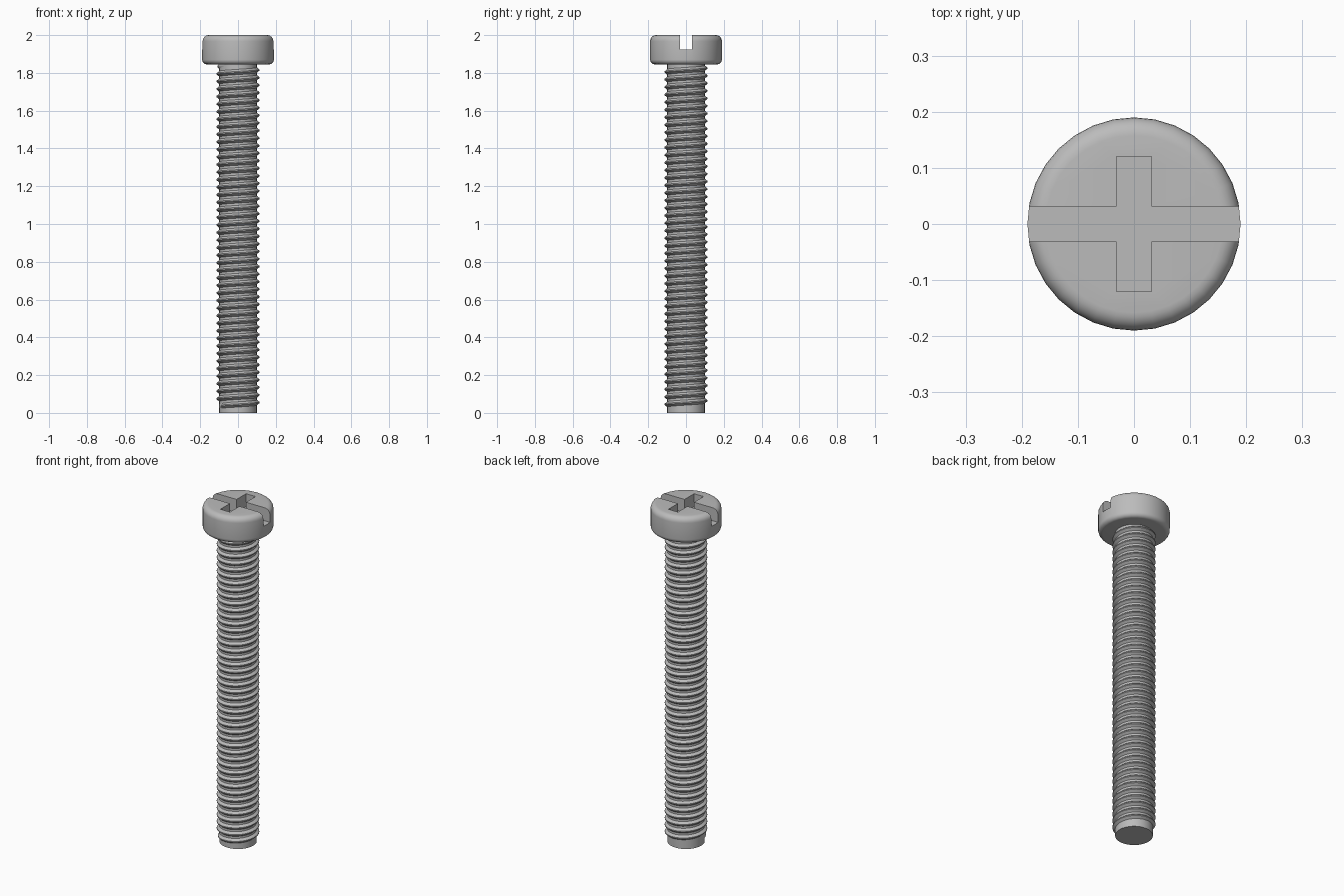
import bpy, bmesh, math

cube = bpy.data.objects.get("Cube")
if cube:
    bpy.data.objects.remove(cube, do_unlink=True)

SIDES = 32
HEAD_R, HEAD_BOTTOM, TOP = 0.19, 1.845, 2.0
CORE_R, THREAD_R, PITCH = 0.1, 0.114, 0.04

steel = bpy.data.materials.new("grey steel")
steel.use_nodes = True
GREY = (0.5, 0.5, 0.5, 1)
steel.diffuse_color = GREY
steel.node_tree.nodes["Principled BSDF"].inputs["Base Color"].default_value = GREY


def finish(name, bm, angle=35):
    bmesh.ops.recalc_face_normals(bm, faces=bm.faces)
    mesh = bpy.data.meshes.new(name)
    bm.to_mesh(mesh)
    bm.free()
    obj = bpy.data.objects.new(name, mesh)
    bpy.context.collection.objects.link(obj)
    mesh.materials.append(steel)
    smooth(obj, angle)
    return obj


def activate(obj):
    bpy.ops.object.select_all(action='DESELECT')
    obj.select_set(True)
    bpy.context.view_layer.objects.active = obj


def smooth(obj, angle):
    activate(obj)
    bpy.ops.object.shade_smooth_by_angle(angle=math.radians(angle))


def lathe(name, profile):
    """Closed turned solid from (radius, height) points."""
    bm = bmesh.new()
    rings = []
    for r, z in profile:
        rings.append([bm.verts.new((r * math.cos(a), r * math.sin(a), z))
                      for a in (math.tau * i / SIDES for i in range(SIDES))])
    for low, high in zip(rings, rings[1:]):
        for i in range(SIDES):
            j = (i + 1) % SIDES
            bm.faces.new((low[i], low[j], high[j], high[i]))
    bm.faces.new(rings[0][::-1])
    bm.faces.new(rings[-1])
    return finish(name, bm)


def box(name, size, centre):
    bm = bmesh.new()
    bmesh.ops.create_cube(bm, size=1)
    bmesh.ops.scale(bm, vec=size, verts=bm.verts)
    bmesh.ops.translate(bm, vec=centre, verts=bm.verts)
    return finish(name, bm)


# Head with rounded upper and lower rims
def rim(radius, z, start):
    centre = HEAD_R - radius
    return [(centre + radius * math.cos(a), z + radius * math.sin(a))
            for a in (start + math.pi / 2 * i / 6 for i in range(7))]


UPPER, LOWER = 0.032, 0.025
head = lathe("head", rim(LOWER, HEAD_BOTTOM + LOWER, -math.pi / 2)
             + rim(UPPER, TOP - UPPER, 0))

# Cross recess: a full-width slot and a shorter crossing slot
SLOT, FLOOR = 0.062, 1.923
for name, size in (("long_slot_cutter", (0.5, SLOT, 0.2)),
                   ("short_slot_cutter", (SLOT, 0.24, 0.2))):
    cutter = box(name, size, (0, 0, FLOOR + 0.1))
    cut = head.modifiers.new(name, 'BOOLEAN')
    cut.operation = 'DIFFERENCE'
    cut.solver = 'EXACT'
    cut.object = cutter
    activate(head)
    bpy.ops.object.modifier_apply(modifier=cut.name)
    bpy.data.objects.remove(cutter, do_unlink=True)
smooth(head, 35)

# Plain core of the shank
lathe("shank", [(CORE_R, 0), (CORE_R, HEAD_BOTTOM + 0.02)])

# Right-handed helical thread, tapering into the core at both ends
bm = bmesh.new()
START, END = 0.035, HEAD_BOTTOM - 0.005
steps = int((END - START) / PITCH * SIDES)
rings = []
for k in range(steps + 1):
    a = math.pi + math.tau * k / SIDES
    z = START + PITCH * k / SIDES
    fade = min(1, k / 6, (steps - k) / 6)
    crest = CORE_R + (THREAD_R - CORE_R) * fade
    section = ((CORE_R - 0.004, -0.017), (crest, -0.003),
               (crest, 0.003), (CORE_R - 0.004, 0.017))
    rings.append([bm.verts.new((r * math.cos(a), r * math.sin(a), z + dz))
                  for r, dz in section])
for low, high in zip(rings, rings[1:]):
    for i in range(4):
        j = (i + 1) % 4
        bm.faces.new((low[i], high[i], high[j], low[j]))
bm.faces.new(rings[0])
bm.faces.new(rings[-1][::-1])
finish("thread", bm, 30)
